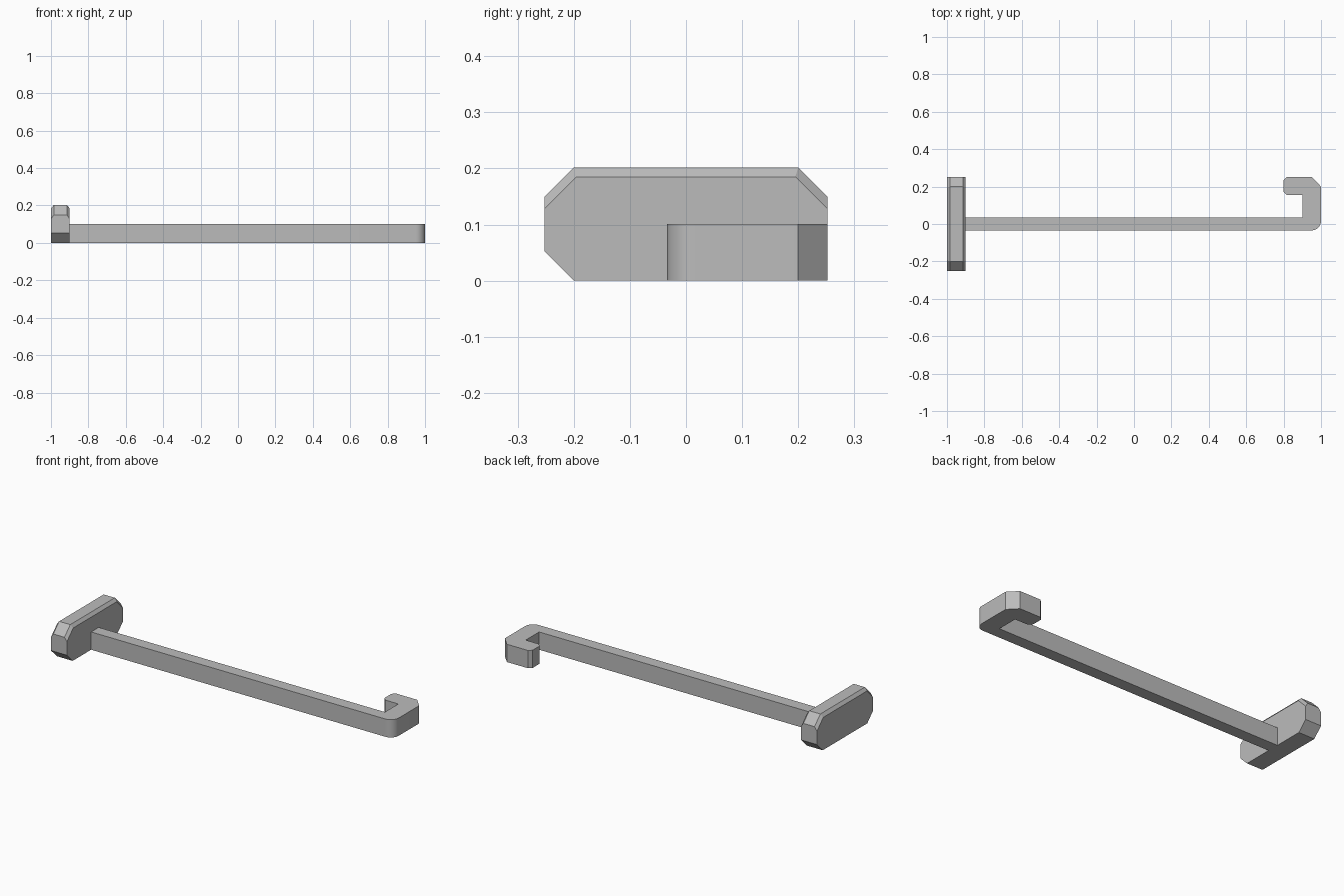
import bpy
import bmesh
import math

cube = bpy.data.objects.get("Cube")
if cube:
    bpy.data.objects.remove(cube, do_unlink=True)

grey = bpy.data.materials.new("plain grey")
grey.use_nodes = True
colour = (0.5, 0.5, 0.5, 1)
grey.diffuse_color = colour
grey.node_tree.nodes["Principled BSDF"].inputs["Base Color"].default_value = colour


def loft(name, rings):
    """Skin matching closed rings of points and cap both ends."""
    bm = bmesh.new()
    loops = [[bm.verts.new(p) for p in ring] for ring in rings]
    n = len(loops[0])
    for a, b in zip(loops, loops[1:]):
        for i in range(n):
            j = (i + 1) % n
            corners = list(dict.fromkeys((a[i], a[j], b[j], b[i])))
            bm.faces.new(corners)
    bm.faces.new(loops[0])
    bm.faces.new(loops[-1])
    bmesh.ops.recalc_face_normals(bm, faces=bm.faces)
    mesh = bpy.data.meshes.new(name)
    bm.to_mesh(mesh)
    bm.free()
    mesh.materials.append(grey)
    obj = bpy.data.objects.new(name, mesh)
    bpy.context.collection.objects.link(obj)
    return obj


def mirrored(half):
    return half + [(-y, z) for y, z in reversed(half)]


# End plate: octagonal block with its upper edges chamfered on both faces
full = mirrored([(0.2, 0), (0.252, 0.052), (0.252, 0.15), (0.2, 0.202)])
inset = mirrored([(0.2, 0), (0.252, 0.052), (0.252, 0.128), (0.195, 0.185)])
layers = [(-1, inset), (-0.985, full), (-0.915, full), (-0.9, inset)]
loft("end_plate", [[(x, y, z) for y, z in ring] for x, ring in layers])

# Bar and hook: one outline with a rounded elbow and a clipped tip
half_width, radius, clip = 0.034, 0.05, 0.017
elbow = [(1 - radius + radius * math.sin(a), radius - half_width - radius * math.cos(a))
         for a in (math.pi / 2 * i / 8 for i in range(9))]
outline = [(-0.9, -half_width)] + elbow + [
    (1, 0.2), (0.95, 0.252),
    (0.8 + clip, 0.252), (0.8, 0.252 - clip),
    (0.8, 0.155 + clip), (0.8 + clip, 0.155),
    (0.9, 0.155), (0.9, half_width), (-0.9, half_width)]
hook = loft("hooked_bar", [[(x, y, z) for x, y in outline] for z in (0, 0.101)])

# Smooth only the rounded elbow
bpy.ops.object.select_all(action='DESELECT')
hook.select_set(True)
bpy.context.view_layer.objects.active = hook
bpy.ops.object.shade_smooth_by_angle(angle=math.radians(30))
